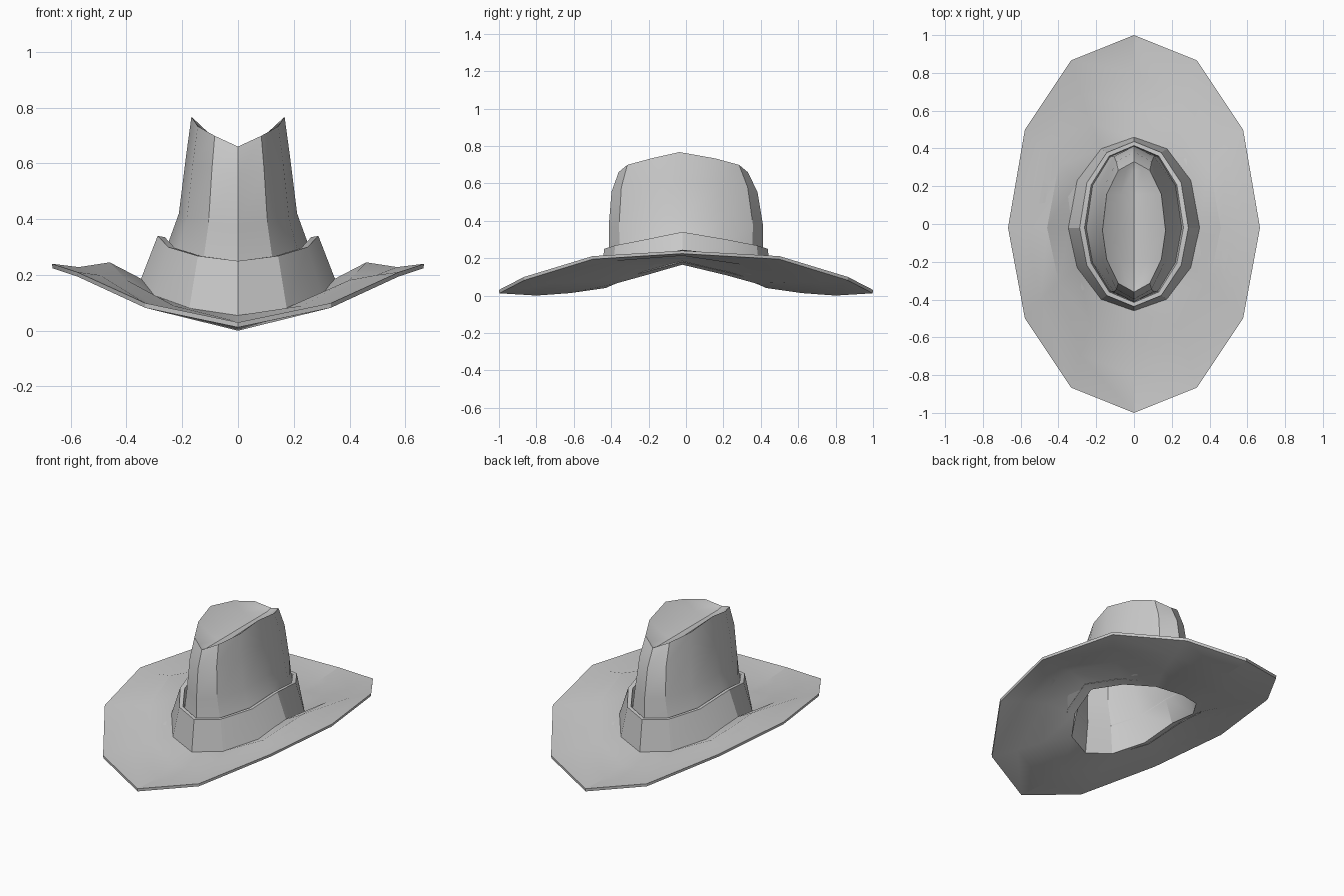
import bpy, bmesh, math

if "Cube" in bpy.data.objects:
    bpy.data.objects.remove(bpy.data.objects["Cube"])

N = 12

# each ring: (half width, half length, z at front/back, z at sides, blend shape, y offset)
SADDLE = (1, .55, .20, 0)     # close to the band
MIDDLE = (1, .70, .27, 0)
OUTER = (1, .86, .33, 0)      # brim edge
TOP = (1, .68, .36, 0)        # crown rim


def add_ring(bm, rx, ry, lo, hi, shape, dy=0):
    ring = []
    for i in range(N):
        a = 2 * math.pi * i / N
        k = i % 6
        f = shape[min(k, 6 - k)]
        y = ry * math.sin(a) + dy
        if k == 0:
            y -= .02
        ring.append(bm.verts.new((rx * math.cos(a), y, lo + (hi - lo) * f)))
    return ring


def loft(bm, rings):
    loops = [add_ring(bm, *r) for r in rings]
    for a, b in zip(loops, loops[1:]):
        for i in range(N):
            j = (i + 1) % N
            bm.faces.new((a[i], a[j], b[j], b[i]))
    return loops


def finish(bm, name):
    bmesh.ops.recalc_face_normals(bm, faces=bm.faces)
    me = bpy.data.meshes.new(name)
    bm.to_mesh(me)
    bm.free()
    ob = bpy.data.objects.new(name, me)
    bpy.context.collection.objects.link(ob)
    bpy.ops.object.select_all(action='DESELECT')
    ob.select_set(True)
    bpy.context.view_layer.objects.active = ob
    bpy.ops.object.shade_smooth_by_angle(angle=math.radians(25))


# brim: upper surface out to the edge, then back along the underside
bm = bmesh.new()
loft(bm, [
    (.345, .455, .055, .185, SADDLE),
    (.46, .62, .032, .245, MIDDLE),
    (.57, .80, .020, .228, OUTER),
    (.667, 1.0, .030, .240, OUTER),
    (.665, .998, .012, .224, OUTER),
    (.57, .80, .000, .213, OUTER),
    (.46, .62, .013, .228, MIDDLE),
    (.30, .43, .040, .165, SADDLE),
])
finish(bm, "brim")

# hat band with a flat top edge
bm = bmesh.new()
loft(bm, [
    (.35, .46, .052, .180, SADDLE),
    (.288, .437, .25, .34, SADDLE),
    (.262, .415, .25, .335, SADDLE),
    (.25, .41, .21, .30, SADDLE),
])
finish(bm, "hat_band")

# crown: hollow tapered wall
bm = bmesh.new()
loops = loft(bm, [
    (.30, .43, .040, .165, SADDLE),
    (.25, .41, .23, .315, SADDLE),
    (.212, .413, .37, .42, SADDLE),
    (.187, .39, .555, .62, TOP, -.008),
    (.167, .345, .66, .767, TOP, -.015),
])

# pinched top: rows across the rim sink to a valley along the middle
rim = loops[-1]
front, back = rim[9], rim[3]
rows = [[back] * 5]
for r, l in ((2, 4), (1, 5), (0, 6), (11, 7), (10, 8)):
    p, q = rim[r].co, rim[l].co
    low = .652
    row = [rim[r]]
    for t in (.5, 0, -.5):
        row.append(bm.verts.new((p.x * t, (p.y + q.y) / 2,
                                 low + (p.z - low) * (.32 if t else 0))))
    row.append(rim[l])
    rows.append(row)
rows.append([front] * 5)
for a, b in zip(rows, rows[1:]):
    for i in range(4):
        corners = list(dict.fromkeys((a[i], a[i + 1], b[i + 1], b[i])))
        bm.faces.new(corners)
finish(bm, "crown")
